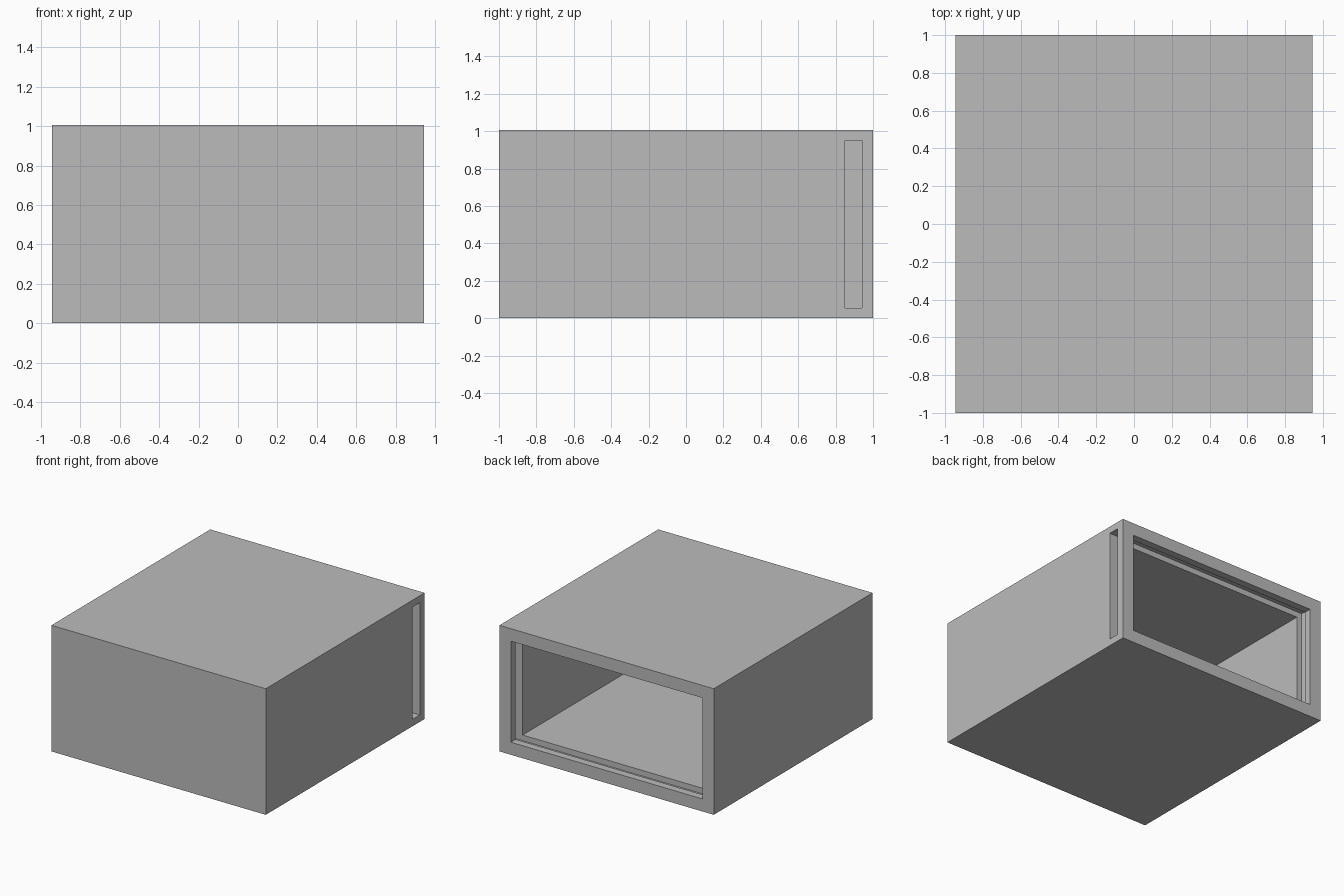
import bpy

default = bpy.data.objects.get("Cube")
if default:
    bpy.data.objects.remove(default, do_unlink=True)

HALF_X, HALF_Y, HEIGHT = 0.945, 1.0, 1.005
WALL = 0.1          # wall thickness
GROOVE = 0.055      # material left outside the lid groove

grey = bpy.data.materials.new("plain grey")
grey.use_nodes = True
grey.diffuse_color = (0.5, 0.5, 0.5, 1)
grey.node_tree.nodes["Principled BSDF"].inputs["Base Color"].default_value = (0.5, 0.5, 0.5, 1)


def box(name, low, high):
    """Axis-aligned block between two corners."""
    centre = [(a + b) / 2 for a, b in zip(low, high)]
    bpy.ops.mesh.primitive_cube_add(size=1, location=centre)
    ob = bpy.context.object
    ob.name = name
    ob.scale = [b - a for a, b in zip(low, high)]
    bpy.ops.object.transform_apply(location=True, rotation=False, scale=True)
    ob.data.materials.append(grey)
    return ob


def cut(target, cutter):
    """Subtract the cutter from the target and discard it."""
    cutter.hide_render = True
    mod = target.modifiers.new("cut", 'BOOLEAN')
    mod.operation = 'DIFFERENCE'
    mod.solver = 'EXACT'
    mod.object = cutter
    bpy.context.view_layer.objects.active = target
    bpy.ops.object.modifier_apply(modifier=mod.name)
    bpy.data.objects.remove(cutter, do_unlink=True)


# Outer block
case = box("box_body", (-HALF_X, -HALF_Y, 0), (HALF_X, HALF_Y, HEIGHT))

# Hollow interior, open at the back
cut(case, box("cavity_cutter",
              (-HALF_X + WALL, -HALF_Y + WALL, WALL),
              (HALF_X - WALL, HALF_Y + WALL, HEIGHT - WALL)))

# Groove for a sliding panel, passing out through the +x side
cut(case, box("groove_cutter",
              (-HALF_X + GROOVE, 0.85, GROOVE),
              (HALF_X + WALL, 0.94, HEIGHT - GROOVE)))
